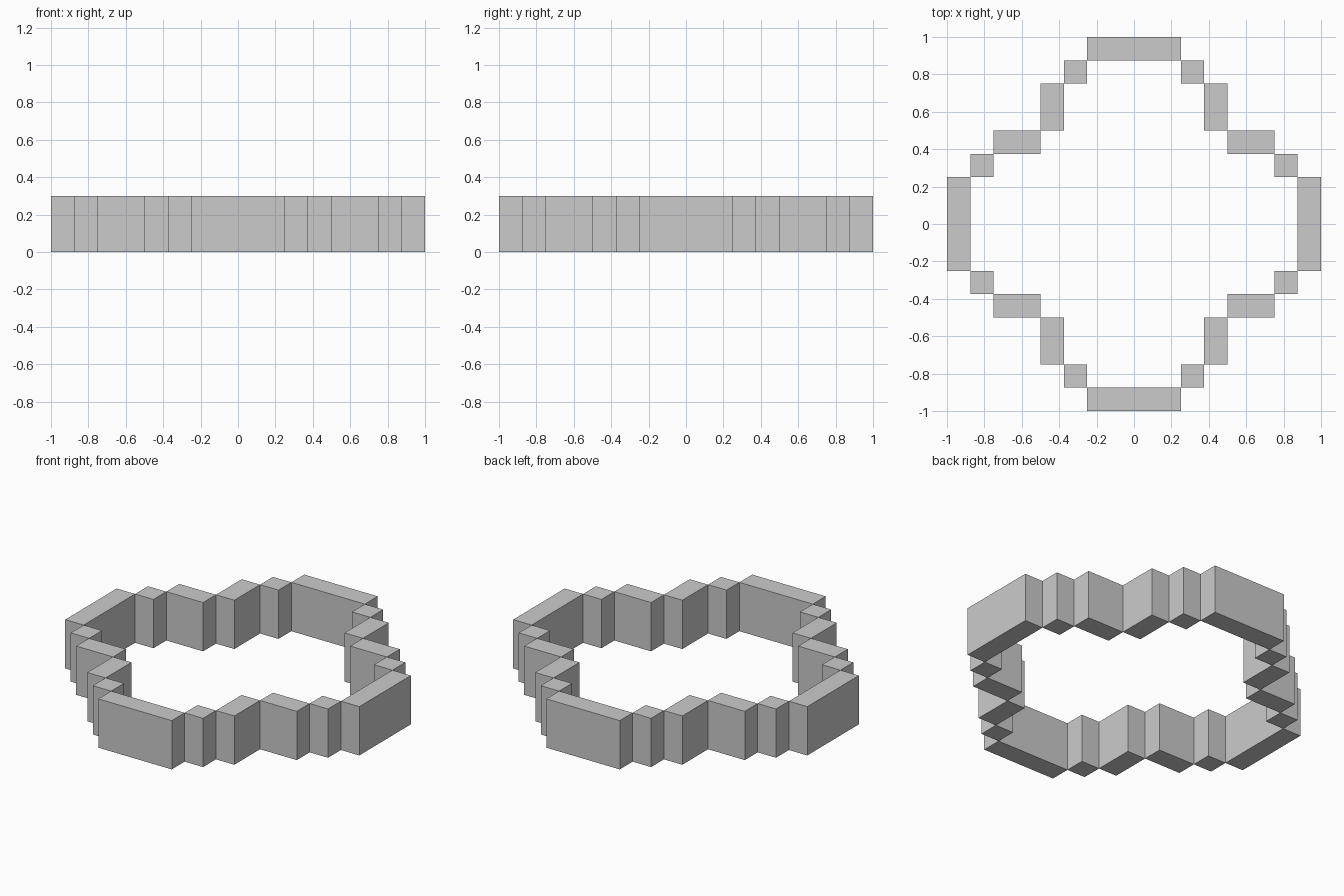
import bpy, bmesh
from mathutils import Matrix

if "Cube" in bpy.data.objects:
    bpy.data.objects.remove(bpy.data.objects["Cube"])

U = 0.125      # one grid cell
HEIGHT = 0.3


def block(name, x0, x1, y0, y1):
    """Box spanning the given grid-cell range, standing on z = 0."""
    bm = bmesh.new()
    size = Matrix.Diagonal(((x1 - x0) * U, (y1 - y0) * U, HEIGHT, 1))
    centre = Matrix.Translation(((x0 + x1) * U / 2, (y0 + y1) * U / 2, HEIGHT / 2))
    bmesh.ops.create_cube(bm, size=1, matrix=centre @ size)
    mesh = bpy.data.meshes.new(name)
    bm.to_mesh(mesh)
    bm.free()
    bpy.context.collection.objects.link(bpy.data.objects.new(name, mesh))


# Four long walls on the axes
block("back_wall", -2, 2, 7, 8)
block("front_wall", -2, 2, -8, -7)
block("right_wall", 7, 8, -2, 2)
block("left_wall", -8, -7, -2, 2)

# Stepped blocks of one corner, mirrored into all four
steps = [
    ("outer_corner_block", 2, 3, 6, 7),
    ("lengthwise_step", 3, 4, 4, 6),
    ("crosswise_step", 4, 6, 3, 4),
    ("side_corner_block", 6, 7, 2, 3),
]
for sx, side in ((1, "right"), (-1, "left")):
    for sy, end in ((1, "back"), (-1, "front")):
        for name, x0, x1, y0, y1 in steps:
            xs = sorted((sx * x0, sx * x1))
            ys = sorted((sy * y0, sy * y1))
            block(f"{end}_{side}_{name}", *xs, *ys)
